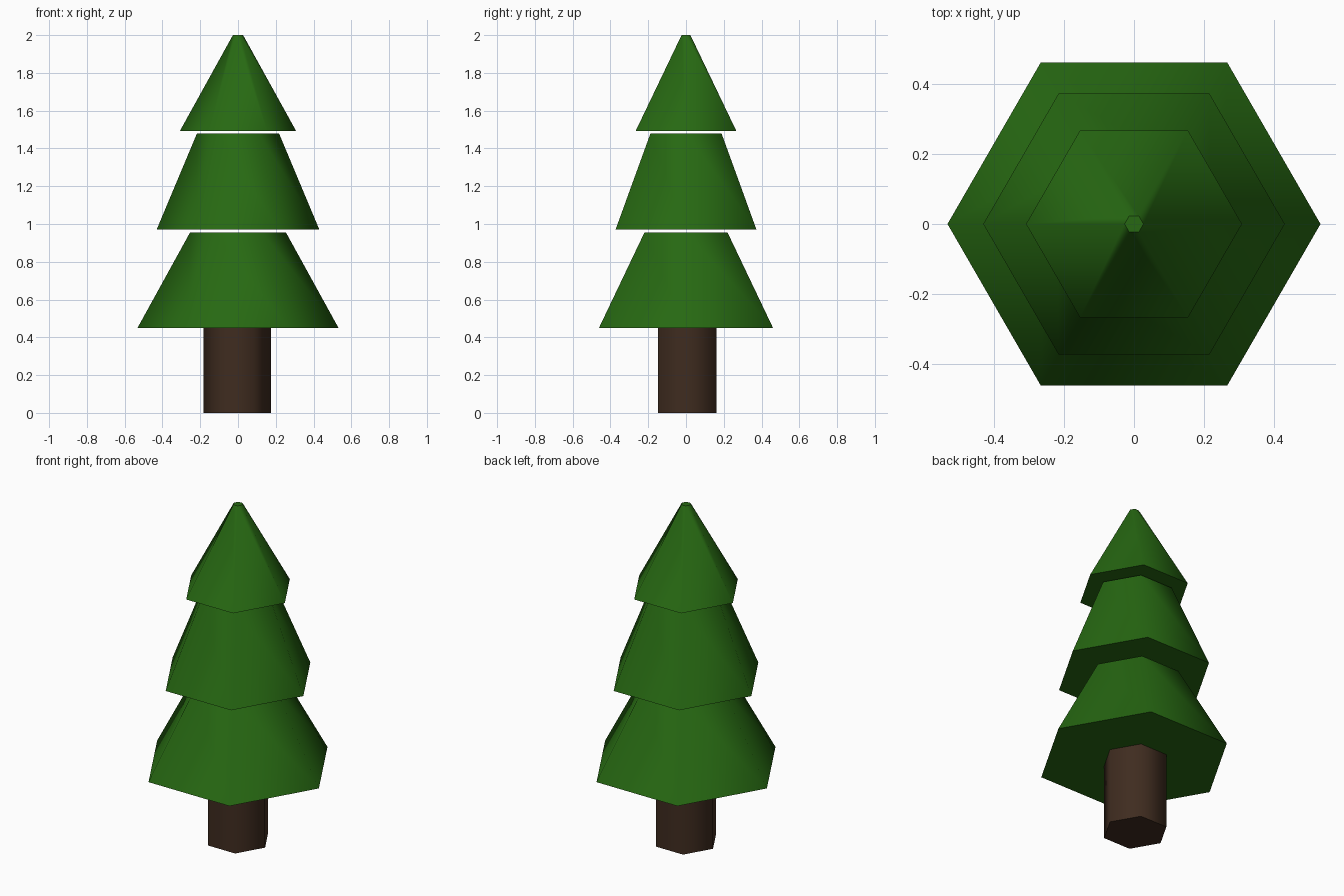
import bpy
from math import radians

if "Cube" in bpy.data.objects:
    bpy.data.objects.remove(bpy.data.objects["Cube"])


def material(name, rgb):
    mat = bpy.data.materials.new(name)
    mat.diffuse_color = (*rgb, 1.0)
    mat.use_nodes = True
    mat.node_tree.nodes["Principled BSDF"].inputs["Base Color"].default_value = mat.diffuse_color
    return mat


def hex_frustum(name, z0, z1, r0, r1, mat, x=0.0, y=0.0):
    """Closed six-sided frustum with corners on the x axis."""
    bpy.ops.mesh.primitive_cone_add(
        vertices=6, radius1=r0, radius2=r1, depth=z1 - z0,
        location=(x, y, (z0 + z1) / 2), rotation=(0, 0, radians(30)))
    obj = bpy.context.object
    obj.name = name
    obj.data.materials.append(mat)
    # Soft sides, crisp rims
    bpy.ops.object.shade_smooth_by_angle(angle=radians(62))
    return obj


bark = material("bark", (0.05, 0.025, 0.014))
needles = material("needles", (0.02, 0.14, 0.006))

# Trunk, very slightly off centre
hex_frustum("trunk", 0.0, 0.45, 0.178, 0.178, bark, x=-0.004, y=0.006)

# Foliage tiers, separated by thin gaps
tiers = [
    ("lower_foliage", 0.45, 0.955, 0.532, 0.254),
    ("middle_foliage", 0.972, 1.48, 0.43, 0.217),
    ("upper_foliage", 1.492, 2.0, 0.308, 0.027),
]
for name, z0, z1, r0, r1 in tiers:
    hex_frustum(name, z0, z1, r0, r1, needles)
